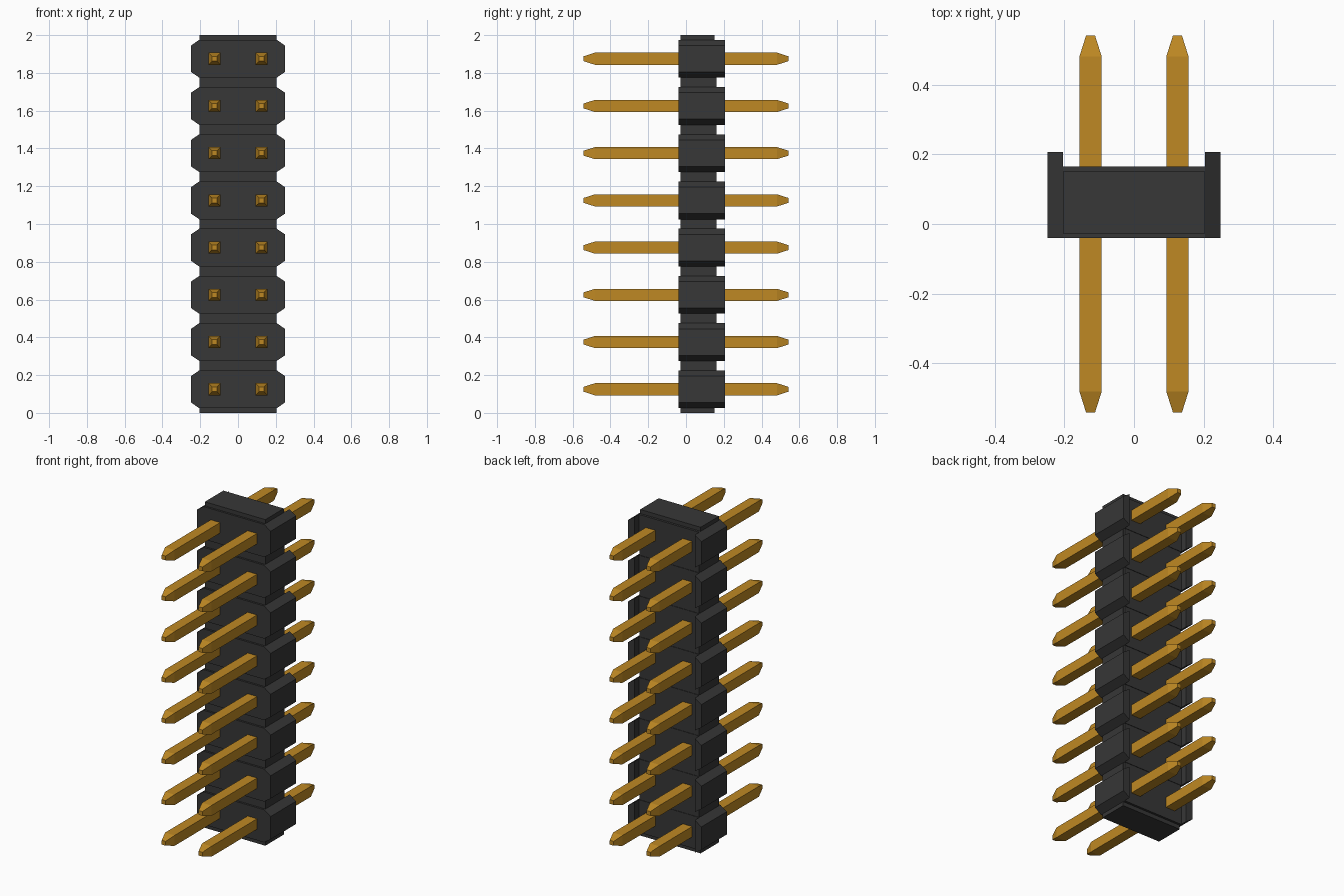
import bpy
import bmesh

cube = bpy.data.objects.get("Cube")
if cube:
    bpy.data.objects.remove(cube, do_unlink=True)

ROWS, PITCH = 8, 0.25


def material(name, color):
    m = bpy.data.materials.new(name)
    m.use_nodes = True
    m.diffuse_color = color
    m.node_tree.nodes["Principled BSDF"].inputs["Base Color"].default_value = color
    return m


black = material("black plastic", (0.038, 0.038, 0.038, 1))
gold = material("gold metal", (0.52, 0.25, 0.017, 1))


def loft(name, sections, mat):
    """Closed solid through matching rings of points."""
    bm = bmesh.new()
    rings = [[bm.verts.new(p) for p in ring] for ring in sections]
    n = len(rings[0])
    for a, b in zip(rings, rings[1:]):
        for i in range(n):
            j = (i + 1) % n
            bm.faces.new((a[i], a[j], b[j], b[i]))
    bm.faces.new(rings[0][::-1])
    bm.faces.new(rings[-1])
    bmesh.ops.recalc_face_normals(bm, faces=bm.faces)
    mesh = bpy.data.meshes.new(name)
    bm.to_mesh(mesh)
    bm.free()
    mesh.materials.append(mat)
    ob = bpy.data.objects.new(name, mesh)
    bpy.context.collection.objects.link(ob)
    return ob


def prism(name, profile, y0, y1, mat):
    """Extrude an (x, z) profile along y."""
    return loft(name, [[(x, y, z) for x, z in profile] for y in (y0, y1)], mat)


def box_profile(w, z0, z1):
    return [(-w, z0), (w, z0), (w, z1), (-w, z1)]


def square(y, h, cx, cz):
    return [(cx + x, y, cz + z) for x, z in box_profile(h, -h, h)]


# Continuous core and the slightly raised strip behind it
prism("housing_core", box_profile(0.205, 0, 2), -0.028, 0.151, black)
prism("housing_back_strip", box_profile(0.203, 0.025, 1.975), 0.14, 0.162, black)

for row in range(ROWS):
    z = PITCH * (row + 0.5)
    # Chamfered housing block
    prism(f"housing_block_{row + 1}",
          [(-0.205, z - 0.1), (0.205, z - 0.1), (0.249, z - 0.07), (0.249, z + 0.07),
           (0.205, z + 0.1), (-0.205, z + 0.1), (-0.249, z + 0.07), (-0.249, z - 0.07)],
          -0.04, 0.165, black)
    for side, s in (("left", 1), ("right", -1)):
        # Side rib standing proud of the back
        prism(f"{side}_rib_{row + 1}",
              [(s * 0.205, z - 0.1), (s * 0.249, z - 0.07),
               (s * 0.249, z + 0.07), (s * 0.205, z + 0.1)],
              0.165, 0.207, black)
        # Square pin with tapered ends
        loft(f"{side}_pin_{row + 1}",
             [square(y, h, s * 0.125, z) for y, h in
              ((-0.542, 0.013), (-0.482, 0.032), (0.482, 0.032), (0.542, 0.013))],
             gold)
